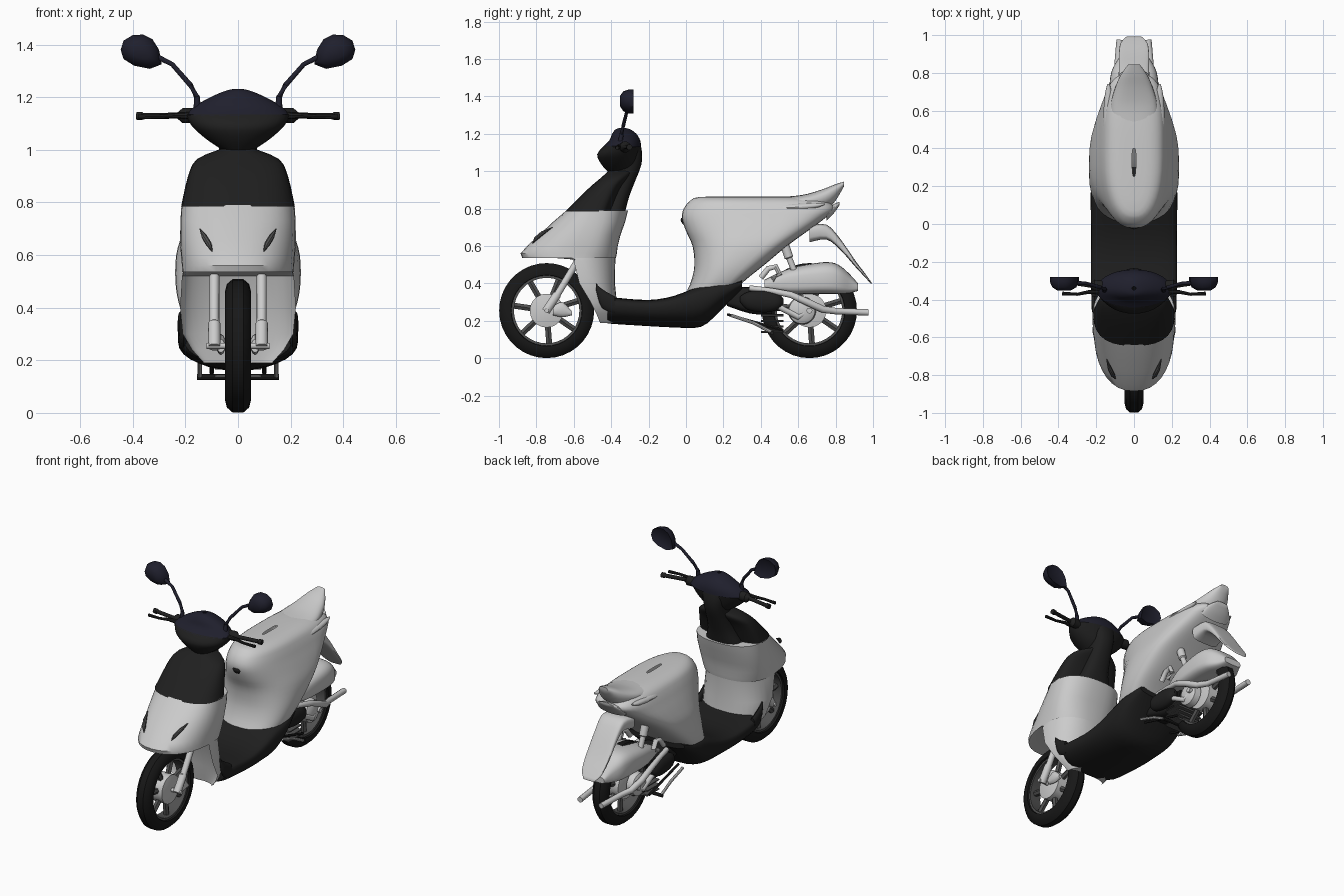
import bpy, bmesh
from math import sin, cos, pi, radians
from mathutils import Vector


def material(name, c):
    m = bpy.data.materials.new(name)
    m.diffuse_color = (*c, 1)
    return m


BLACK = material("black_plastic", (0.014, 0.014, 0.014))
RUBBER = material("rubber", (0.009, 0.009, 0.009))
NAVY = material("dark_blue", (0.014, 0.014, 0.026))
DARK = material("dark_grey", (0.08, 0.08, 0.08))


def skin(name, rings, mat=None, mirror=False, cap=True, angle=40):
    """Bridge a list of equally sized closed rings into one smooth object."""
    bm = bmesh.new()
    vs = [[bm.verts.new(p) for p in r] for r in rings]
    n = len(rings[0])
    for a, b in zip(vs, vs[1:]):
        for i in range(n):
            j = (i + 1) % n
            bm.faces.new((a[i], a[j], b[j], b[i]))
    if cap:
        bm.faces.new(vs[0])
        bm.faces.new(vs[-1])
    bmesh.ops.remove_doubles(bm, verts=bm.verts, dist=1e-5)
    bmesh.ops.recalc_face_normals(bm, faces=bm.faces)
    me = bpy.data.meshes.new(name)
    bm.to_mesh(me)
    bm.free()
    me.shade_smooth()
    me.set_sharp_from_angle(angle=radians(angle))
    if mat:
        me.materials.append(mat)
    ob = bpy.data.objects.new(name, me)
    bpy.context.collection.objects.link(ob)
    if mirror:
        ob.modifiers.new("mirror", "MIRROR")
    return ob


def smooth_rows(rows, sub):
    """Catmull-Rom resampling of section rows."""
    out = []
    for i in range(len(rows) - 1):
        p = [rows[max(0, min(len(rows) - 1, i + k))] for k in (-1, 0, 1, 2)]
        for s in range(sub):
            t = s / sub
            out.append([0.5 * (2 * b + (c - a) * t + (2 * a - 5 * b + 4 * c - d) * t * t
                               + (3 * b - a - 3 * c + d) * t ** 3) for a, b, c, d in zip(*p)])
    return out + [list(rows[-1])]


def loft(name, rows, axis="z", n_lo=2, n_hi=2, sub=3, seg=28, cx=0, **kw):
    """Rows: position along axis, low edge, widest point, high edge, half width."""
    rings = []
    for pos, lo, mid, hi, hw in smooth_rows(rows, sub):
        ring = []
        for i in range(seg):
            c, s = cos(2 * pi * i / seg), sin(2 * pi * i / seg)
            e, end = (2 / n_hi, hi) if s > 0 else (2 / n_lo, lo)
            x = cx + hw * abs(c) ** e * (1 if c > 0 else -1)
            a = mid + (end - mid) * abs(s) ** e
            ring.append((x, a, pos) if axis == "z" else (x, pos, a))
        rings.append(ring)
    return skin(name, rings, **kw)


def tube(name, pts, r, seg=10, **kw):
    """Round rod along a path; r is one radius or one per point."""
    pts = [Vector(p) for p in pts]
    rad = r if isinstance(r, (list, tuple)) else [r] * len(pts)
    rings = []
    for i, p in enumerate(pts):
        d = (pts[min(i + 1, len(pts) - 1)] - pts[max(i - 1, 0)]).normalized()
        u = d.cross(Vector((0, 0, 1)) if abs(d.z) < 0.9 else Vector((0, 1, 0))).normalized()
        v = d.cross(u)
        rings.append([p + rad[i] * (cos(2 * pi * k / seg) * u + sin(2 * pi * k / seg) * v)
                      for k in range(seg)])
    return skin(name, rings, **kw)


def lathe_x(name, y, z, profile, seg=36, cap=False, **kw):
    """Revolve (x, radius) points about a wheel axle."""
    return skin(name, [[(x, y + r * cos(2 * pi * k / seg), z + r * sin(2 * pi * k / seg))
                        for k in range(seg)] for x, r in profile], cap=cap, **kw)


def prism(name, outline, layers, **kw):
    """Outline in x,z repeated at (y, scale) layers about its middle."""
    mx = sum(p[0] for p in outline) / len(outline)
    mz = sum(p[1] for p in outline) / len(outline)
    return skin(name, [[(mx + (x - mx) * s, y, mz + (z - mz) * s) for x, z in outline]
                       for y, s in layers], **kw)


# wheels
for label, y in (("front", -0.745), ("rear", 0.66)):
    z = 0.255
    lathe_x(label + "_tyre", y, z, [(-.043, .188), (-.05, .19), (-.05, .205), (-.042, .235), (-.02, .254),
            (.02, .254), (.042, .235), (.05, .205), (.05, .19), (.043, .188), (-.043, .188)], mat=RUBBER)
    lathe_x(label + "_rim", y, z, [(-.038, .19), (-.038, .175), (.038, .175), (.038, .19), (-.038, .19)], mat=DARK)
    lathe_x(label + "_hub", y, z, [(-.05, .04), (-.04, .09), (.04, .09), (.05, .04)], cap=True)
    for i in range(7):
        a = 2 * pi * i / 7 + 0.3
        tube(f"{label}_spoke_{i}", [(0, y + r * cos(a), z + r * sin(a)) for r in (.08, .18)],
             .018, seg=6, mat=DARK, cap=False)

# front fork and brake
tube("fork_leg", [(.09, -.75, .25), (.09, -.69, .34), (.09, -.685, .345), (.09, -.58, .52)],
     [.024, .024, .019, .019], mirror=True)
tube("front_axle", [(-.12, -.745, .255), (.12, -.745, .255)], .012)
loft("brake_caliper", [(-.71, .23, .25, .28, .015), (-.66, .22, .26, .3, .018), (-.61, .23, .24, .25, .012)],
     "y", cx=.065, seg=12, mirror=True)

# front cowl, leg shield and steering neck
loft("front_cowl", [(.79, -.64, -.47, -.31, .215), (.73, -.71, -.48, -.325, .219),
     (.66, -.785, -.5, -.35, .22), (.6, -.85, -.52, -.365, .217), (.56, -.885, -.54, -.37, .213),
     (.535, -.875, -.56, -.375, .212), (.54, -.75, -.58, -.377, .208), (.52, -.5, -.6, -.378, .213),
     (.4, -.455, -.57, -.38, .22), (.3, -.44, -.51, -.37, .21), (.24, -.43, -.48, -.365, .175),
     (.19, -.42, -.46, -.36, .13)], n_lo=2.3, n_hi=2.4, sub=1, seg=36)
loft("upper_cowl", [(.785, -.645, -.47, -.4, .216), (.9, -.53, -.42, -.355, .19),
     (.965, -.455, -.38, -.31, .155), (1.005, -.41, -.34, -.28, .06)], n_lo=2.6, n_hi=2.5, mat=BLACK, cap=False)
loft("steering_neck", [(.785, -.44, -.4, -.325, .12), (.86, -.43, -.38, -.305, .09), (.94, -.42, -.35, -.275, .075),
     (1.03, -.4, -.33, -.24, .072), (1.1, -.4, -.32, -.235, .08), (1.17, -.38, -.32, -.25, .08)],
     n_hi=2.5, mat=BLACK, seg=20, cap=False)
tube("headlamp", [(.098, -.82, .615), (.11, -.803, .64), (.128, -.767, .67), (.145, -.715, .7)],
     [.002, .011, .011, .002], seg=8, mirror=True, mat=DARK)

# handlebar cover, grips and levers
loft("handlebar_cover_lower", [(1.0, -.42, -.36, -.3, .06), (1.04, -.455, -.36, -.27, .12),
     (1.09, -.475, -.36, -.255, .175), (1.135, -.44, -.35, -.245, .2)], mat=BLACK, cap=False)
loft("handlebar_cover_top", [(1.13, -.445, -.35, -.24, .2), (1.165, -.41, -.345, -.245, .165),
     (1.2, -.395, -.34, -.265, .105), (1.225, -.375, -.345, -.3, .045), (1.232, -.35, -.34, -.33, .01)],
     mat=NAVY, cap=False)
tube("handgrip", [(.15, -.33, 1.13), (.21, -.325, 1.13), (.23, -.325, 1.13), (.36, -.305, 1.128),
     (.365, -.305, 1.128), (.385, -.302, 1.128)], [.03, .03, .012, .012, .016, .016], mirror=True, mat=BLACK)
tube("brake_lever", [(.18, -.36, 1.13), (.24, -.36, 1.13), (.3, -.372, 1.127), (.38, -.368, 1.125)],
     [.014, .01, .008, .01], seg=8, mirror=True, mat=BLACK)

# mirrors
tube("mirror_stem", [(.155, -.35, 1.16), (.156, -.345, 1.2), (.18, -.335, 1.245), (.25, -.315, 1.325),
     (.32, -.31, 1.36)], [.014, .011, .01, .009, .011], mirror=True, mat=NAVY)
prism("mirror_housing", [(.29, 1.325), (.335, 1.308), (.395, 1.32), (.435, 1.345), (.446, 1.38), (.435, 1.415),
      (.4, 1.436), (.36, 1.438), (.325, 1.42), (.3, 1.38)],
      [(-.285, .9), (-.28, 1), (-.305, 1), (-.335, .82), (-.352, .45)], mirror=True, mat=NAVY)

# floor board and belly
loft("floor_board", [(-.42, .187, .28, .335, .205), (-.38, .183, .28, .325, .226), (-.2, .172, .27, .312, .228),
     (-.06, .165, .28, .335, .228), (.08, .168, .31, .39, .229), (.18, .25, .35, .41, .228),
     (.3, .37, .4, .42, .2)], "y", n_lo=2.2, n_hi=4, mat=BLACK)
loft("floor_side_trim", [(-.48, .36, .38, .4, .008), (-.45, .27, .33, .37, .016), (-.38, .24, .29, .33, .018)],
     "y", cx=.208, seg=12, mat=BLACK, mirror=True)

# seat body, tail and rear mudguard
loft("seat_and_side_panels", [(.36, .005, .15, .26, .205), (.42, .03, .2, .32, .226), (.5, .045, .26, .42, .238),
     (.6, .035, .35, .54, .235), (.68, .0, .4, .65, .212), (.75, -.022, .4, .745, .185),
     (.8, -.012, .38, .795, .165), (.84, .02, .35, .75, .14), (.862, .07, .33, .64, .09),
     (.866, .25, .33, .4, .01)], n_lo=2.4, n_hi=3.5, seg=40, cap=False)
loft("tail_spoiler", [(.5, .79, .82, .862, .12), (.62, .78, .83, .873, .125), (.72, .785, .85, .9, .1),
     (.79, .83, .885, .927, .07), (.845, .92, .932, .945, .03)], "y", n_hi=2.5)
loft("grab_rail", [(.42, .79, .8, .81, .015), (.54, .785, .805, .825, .028), (.68, .8, .815, .83, .02),
     (.74, .82, .825, .83, .006)], "y", cx=.135, seg=12, mirror=True)
loft("tail_lamp", [(.75, .735, .76, .79, .1), (.79, .775, .8, .825, .08), (.822, .82, .828, .836, .04)], "y")
loft("rear_mudguard", [(.66, .62, .67, .71, .095), (.75, .635, .675, .715, .085), (.82, .585, .61, .645, .08),
     (.9, .495, .51, .53, .08), (.96, .43, .44, .45, .07), (.992, .395, .4, .405, .04)],
     "y", n_lo=4, n_hi=4)
loft("seat_latch", [(.715, -.016, 0, .05, .025), (.735, -.028, 0, .05, .035), (.75, -.026, 0, .05, .03)],
     mat=BLACK, seg=12)

# engine and drive casing arching over the rear wheel
loft("drive_casing", [(.42, .37, .39, .42, .09), (.55, .345, .41, .48, .12), (.7, .345, .42, .51, .13),
     (.78, .345, .42, .512, .125), (.83, .345, .41, .49, .11), (.88, .35, .39, .445, .08), (.92, .36, .38, .4, .06)],
     "y", n_lo=4, n_hi=3, seg=32)
loft("engine_block", [(.22, .28, .32, .38, .09), (.34, .24, .31, .38, .09), (.46, .23, .3, .37, .08)],
     "y", n_lo=4, n_hi=4, mat=BLACK)
loft("air_filter", [(.29, .3, .31, .33, .01), (.33, .26, .31, .355, .035), (.42, .245, .305, .365, .04),
     (.49, .26, .3, .35, .035), (.52, .29, .3, .32, .01)], "y", cx=.11, mirror=True, mat=BLACK)
lathe_x("crank_cover", .62, .255, [(.06, .075), (.1, .07), (.115, .045), (.115, .001)], cap=True, mirror=True)
for i in range(5):
    z = .14 + .03 * i
    loft(f"cooling_fin_{i}", [(.4, z - .006, z, z + .006, .09), (.52, z - .006, z, z + .006, .09)],
         "y", n_lo=5, n_hi=5, sub=1, cx=0, mat=DARK)

# exhaust pipes
tube("exhaust_pipe", [(.1, .34, .375), (.12, .46, .36), (.135, .56, .34), (.135, .65, .3), (.115, .73, .262),
     (.09, .8, .252), (.075, .975, .245)], [.016, .016, .018, .02, .02, .018, .018], mirror=True)
tube("intake_pipe", [(.12, .4, .43), (.12, .44, .48), (.12, .48, .49), (.12, .5, .45), (.12, .46, .42)],
     .016, mirror=True)
tube("swing_arm", [(.11, .45, .3), (.11, .6, .22), (.09, .66, .255)], .016, mirror=True)

# rear shock absorbers
tube("shock_absorber", [(.08, .53, .6), (.08, .55, .54), (.08, .552, .535), (.08, .59, .44)],
     [.025, .025, .017, .017], mirror=True)
tube("rear_axle", [(-.13, .66, .255), (.13, .66, .255)], .016)

# centre stand
tube("stand_leg", [(.145, .24, .23), (.145, .36, .19), (.145, .46, .138)], .009, mirror=True, seg=8)
tube("stand_foot", [(-.155, .46, .136), (.155, .46, .136)], .011, mat=BLACK, seg=8)
tube("stand_brace", [(.1, .22, .235), (.1, .52, .15)], .008, mat=BLACK, seg=6, mirror=True)
